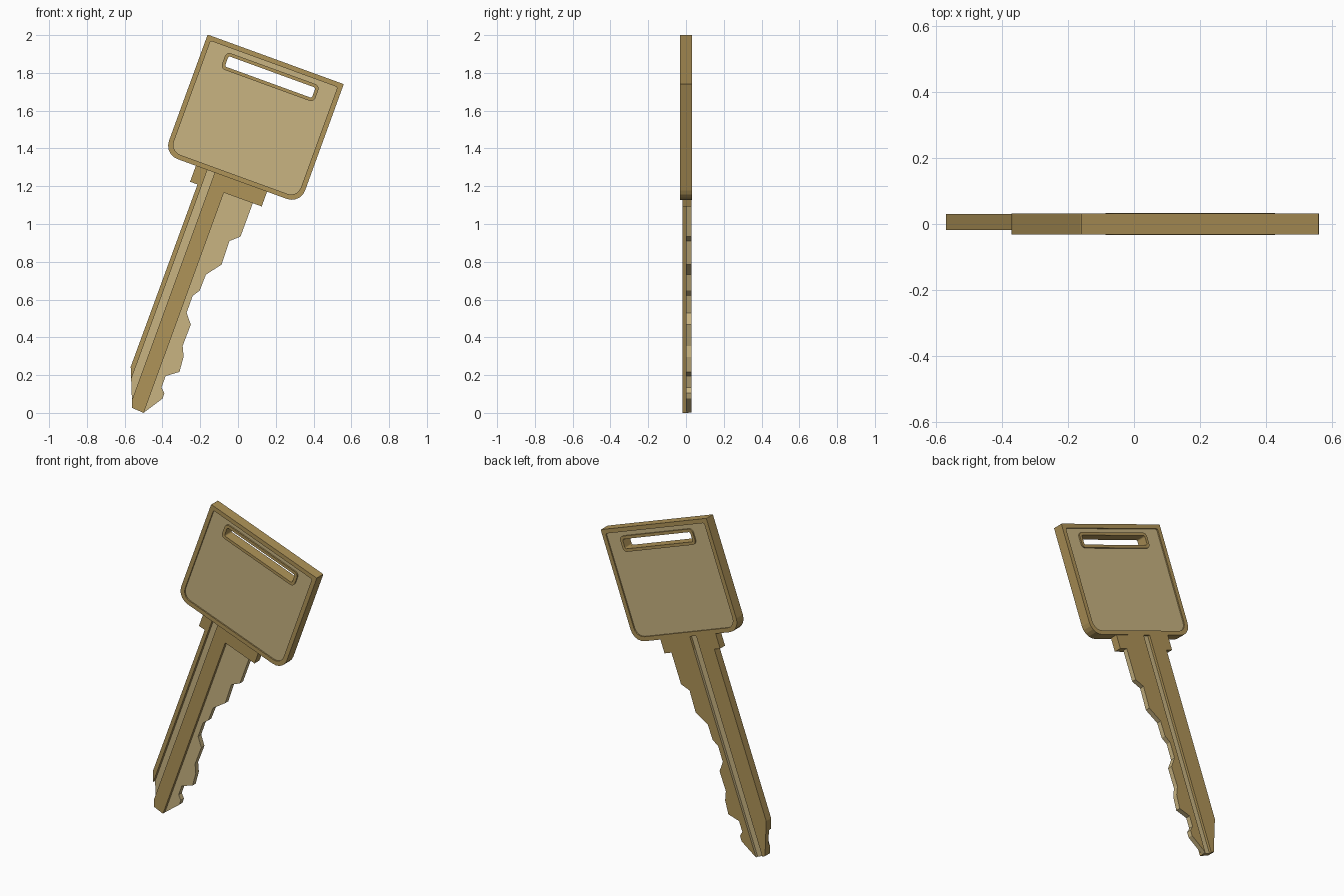
import bpy, bmesh, math
from mathutils import Vector

if "Cube" in bpy.data.objects:
    bpy.data.objects.remove(bpy.data.objects["Cube"])

# The key leans 20 degrees: U runs across it, V runs along it
A = math.radians(20)
U = Vector((math.cos(A), 0, -math.sin(A)))
V = Vector((math.sin(A), 0, math.cos(A)))
Y = Vector((0, 1, 0))


def uv(u, v):
    return U * u + V * v


def material(name, rgb):
    m = bpy.data.materials.new(name)
    m.diffuse_color = (*rgb, 1)
    m.use_nodes = True
    m.node_tree.nodes["Principled BSDF"].inputs["Base Color"].default_value = m.diffuse_color
    return m


GOLD, TAN = 0, 1
MATS = [material("brass_gold", (0.43, 0.295, 0.098)),
        material("light_tan_brass", (0.58, 0.455, 0.22))]


def finish(bm, name):
    bmesh.ops.recalc_face_normals(bm, faces=bm.faces)
    me = bpy.data.meshes.new(name)
    bm.to_mesh(me)
    bm.free()
    for m in MATS:
        me.materials.append(m)
    ob = bpy.data.objects.new(name, me)
    bpy.context.collection.objects.link(ob)
    return ob


def rounded_rect(u0, u1, v0, v1, r_low, r_top, steps=5):
    pts = []
    for cu, cv, r, start in ((u1, v1, r_top, 0), (u0, v1, r_top, 90),
                             (u0, v0, r_low, 180), (u1, v0, r_low, 270)):
        cu += r if cu == u0 else -r
        cv += r if cv == v0 else -r
        for i in range(steps + 1):
            a = math.radians(start + 90 * i / steps)
            pts.append(uv(cu + r * math.cos(a), cv + r * math.sin(a)))
    return pts


# Head: one closed chain of loops, giving rim, sunken panels and slot
outer = rounded_rect(-0.836, -0.069, 1.153, 1.827, 0.075, 0.004)
panel = rounded_rect(-0.810, -0.095, 1.179, 1.801, 0.055, 0.010)
frame = rounded_rect(-0.711, -0.185, 1.682, 1.776, 0.025, 0.025)
hole = rounded_rect(-0.693, -0.203, 1.700, 1.758, 0.010, 0.010)
half = [(outer, 0.032), (panel, 0.032), (panel, 0.024),
        (frame, 0.024), (frame, 0.033), (hole, 0.033)]
chain = [(l, -y) for l, y in half] + [(l, y) for l, y in reversed(half)]

bm = bmesh.new()
rings = [[bm.verts.new(p + Y * y) for p in loop] for loop, y in chain]
for k, ring in enumerate(rings):
    nxt = rings[(k + 1) % len(rings)]
    for i in range(len(ring)):
        j = (i + 1) % len(ring)
        f = bm.faces.new((ring[i], ring[j], nxt[j], nxt[i]))
        f.material_index = TAN if k in (2, 8) else GOLD
finish(bm, "key_head")

# Blade outline: shoulders, spine, tip and cut teeth
teeth = [(-.568, .244), (-.56, .026), (-.5, 0), (-.4, .075), (-.39, .105),
         (-.405, .135), (-.383, .195), (-.31, .217), (-.288, .297),
         (-.293, .355), (-.25, .467), (-.272, .53), (-.24, .62),
         (-.203, .647), (-.17, .732), (-.087, .785), (-.045, .91), (.013, .933)]
outline = [uv(-.657, 1.165), uv(-.657, 1.063), uv(-.615, 1.063)]
outline += [Vector((x, 0, z)) for x, z in teeth]
outline += [uv(-.306, 1.07), uv(-.256, 1.07), uv(-.256, 1.165)]


def strip(name, u0, u1, v0=-1, v1=2, front=-0.018, back=0.03,
          front_mat=GOLD, back_mat=GOLD, side_mat=GOLD):
    """Part of the outline between two lines, given a front and back depth."""
    cut = bmesh.new()
    cut.faces.new([cut.verts.new(p) for p in outline])
    for co, no in ((U * u0, -U), (U * u1, U), (V * v0, -V), (V * v1, V)):
        bmesh.ops.bisect_plane(cut, geom=cut.verts[:] + cut.edges[:] + cut.faces[:],
                               dist=1e-5, plane_co=co, plane_no=no, clear_outer=True)
    bm = bmesh.new()
    for face in cut.faces:
        pts = [v.co.copy() for v in face.verts]
        a = [bm.verts.new(p + Y * front) for p in pts]
        b = [bm.verts.new(p + Y * back) for p in pts]
        bm.faces.new(a).material_index = front_mat
        bm.faces.new(b[::-1]).material_index = back_mat
        for i in range(len(a)):
            j = (i + 1) % len(a)
            bm.faces.new((a[i], b[i], b[j], a[j])).material_index = side_mat
    cut.free()
    finish(bm, name)


# Blade parts, from spine to teeth
strip("blade_spine", -0.70, -0.592)
strip("front_groove", -0.592, -0.551, front=0.0, front_mat=TAN)
strip("blade_ridge", -0.551, -0.515)
strip("back_groove", -0.515, -0.469, back=0.014, back_mat=TAN)
strip("toothed_edge", -0.469, 0, v1=1.07, front=0.0, front_mat=TAN, side_mat=TAN)
strip("shoulder", -0.469, 0, v0=1.07)
